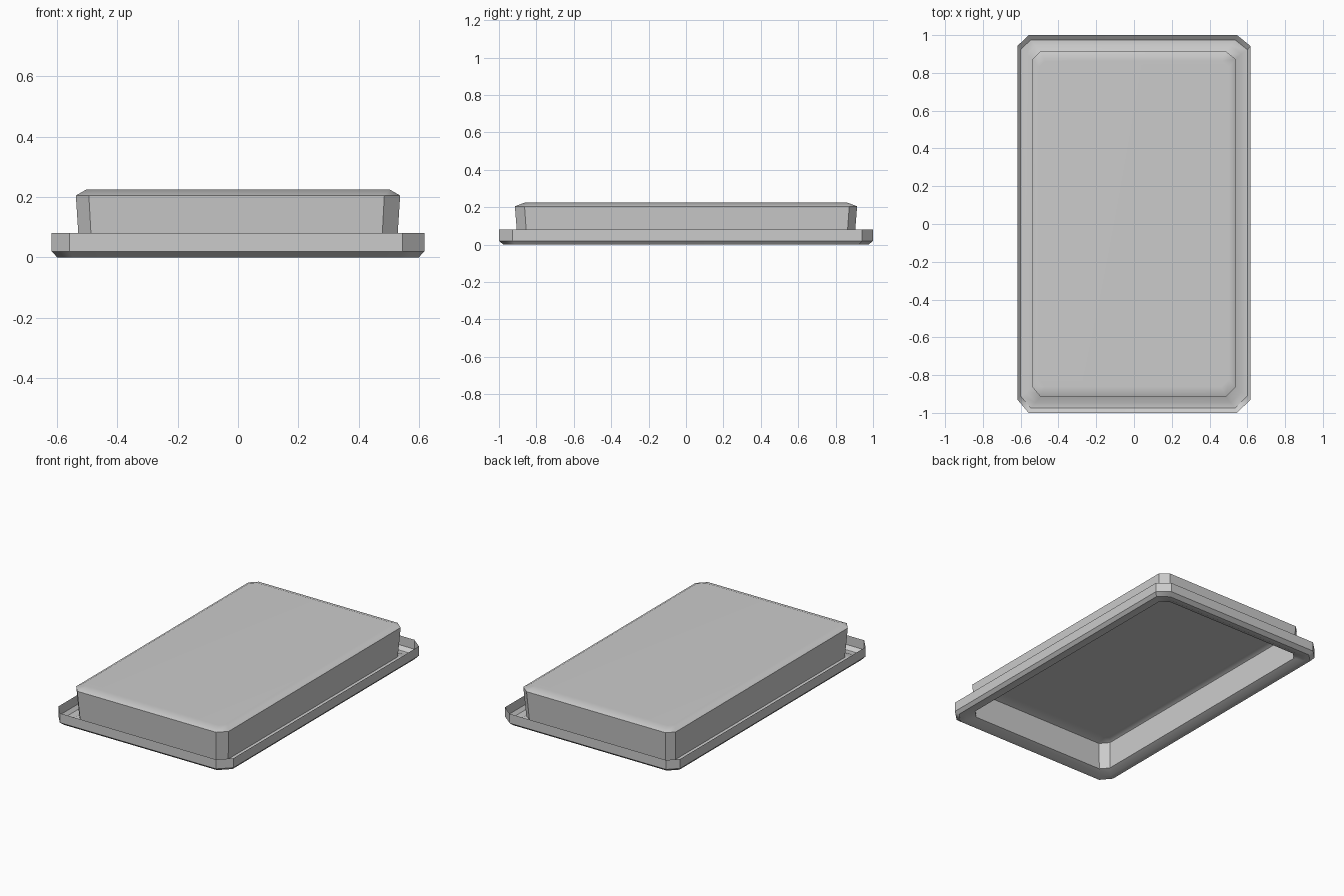
import bpy
import bmesh

cube = bpy.data.objects.get("Cube")
if cube:
    bpy.data.objects.remove(cube, do_unlink=True)

grey = bpy.data.materials.new("plain grey")
grey.use_nodes = True
colour = (0.6, 0.6, 0.6, 1)
grey.diffuse_color = colour
grey.node_tree.nodes["Principled BSDF"].inputs["Base Color"].default_value = colour


def ring(bm, hx, hy, z, cut):
    """Rectangle with clipped corners; the front and right clips are a little larger."""
    front, back = cut * 1.1, cut * 0.9
    left, right = cut * 1.12, cut * 0.92
    pts = [(-hx + right, -hy), (hx - left, -hy), (hx, -hy + front), (hx, hy - back),
           (hx - left, hy), (-hx + right, hy), (-hx, hy - back), (-hx, -hy + front)]
    return [bm.verts.new((x, y, z)) for x, y in pts]


# Cross-section from lip to raised panel: half width, half depth, height, corner clip
profile = [
    (0.618, 1.0, 0.08, 0.065),    # lip top
    (0.618, 1.0, 0.02, 0.065),    # lip foot
    (0.6, 0.975, 0.0, 0.058),     # gutter outer edge
    (0.567, 0.945, 0.0, 0.05),    # gutter inner edge
    (0.526, 0.9, 0.02, 0.045),    # wall foot
    (0.538, 0.915, 0.205, 0.047),  # wall top
    (0.503, 0.862, 0.225, 0.035),  # panel edge
]

# One thin moulded sheet, open underneath
bm = bmesh.new()
rings = [ring(bm, *step) for step in profile]
for a, b in zip(rings, rings[1:]):
    for i in range(len(a)):
        j = (i + 1) % len(a)
        bm.faces.new((a[i], a[j], b[j], b[i]))
bm.faces.new(rings[-1])
bmesh.ops.recalc_face_normals(bm, faces=bm.faces)
bm.normal_update()
panel = max(bm.faces, key=lambda f: f.calc_center_median().z)
if panel.normal.z < 0:
    bmesh.ops.reverse_faces(bm, faces=bm.faces)

mesh = bpy.data.meshes.new("moulded_lid")
bm.to_mesh(mesh)
bm.free()
mesh.materials.append(grey)
lid = bpy.data.objects.new("moulded_lid", mesh)
bpy.context.scene.collection.objects.link(lid)

# Soft top edge with flat faces kept flat
bpy.ops.object.select_all(action="DESELECT")
lid.select_set(True)
bpy.context.view_layer.objects.active = lid
bpy.ops.object.shade_smooth_by_angle(angle=0.56)
soft = lid.modifiers.new("flat panel normals", "WEIGHTED_NORMAL")
soft.keep_sharp = True
